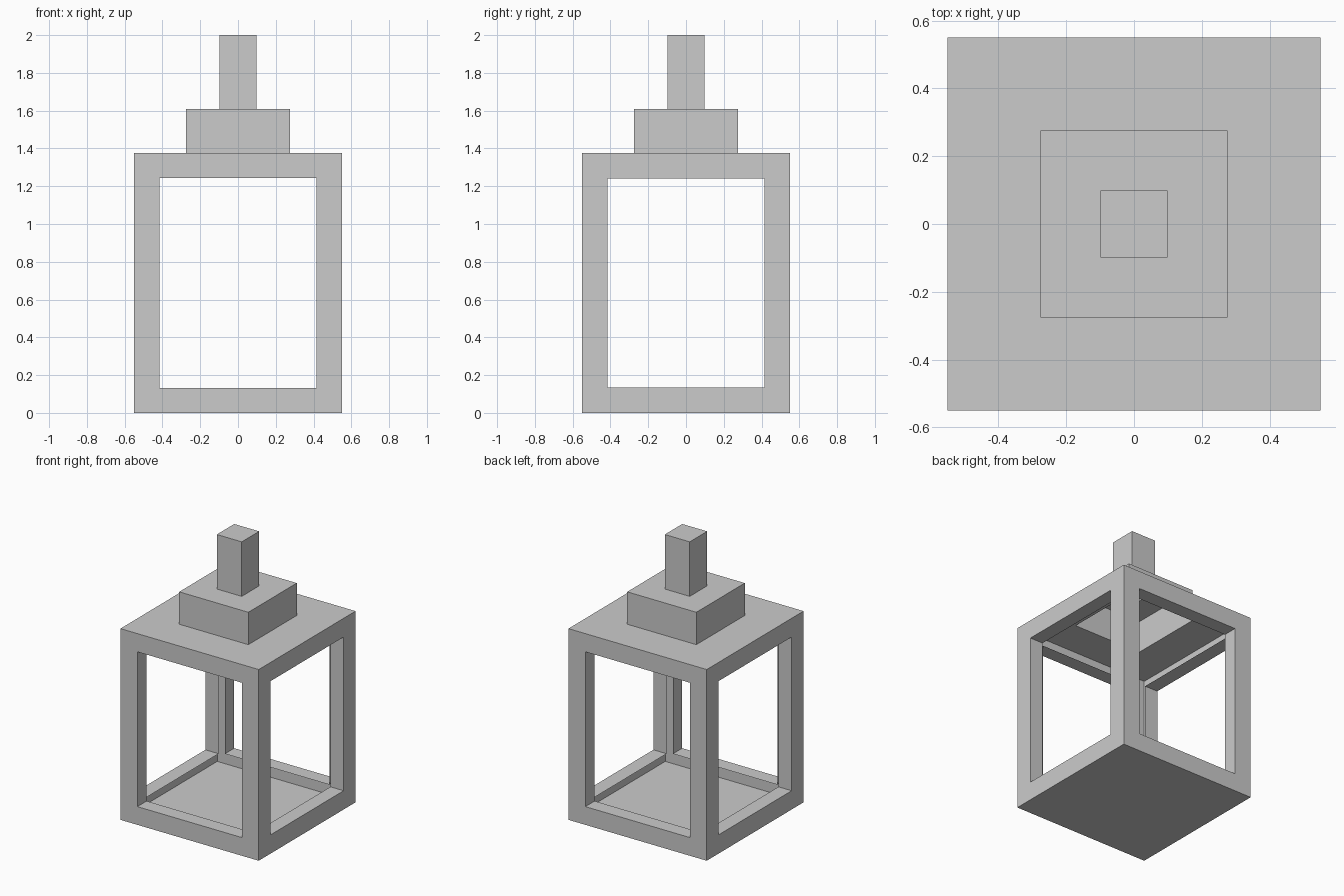
import bpy, bmesh
from mathutils import Vector

if "Cube" in bpy.data.objects:
    bpy.data.objects.remove(bpy.data.objects["Cube"])

HALF, BODY_TOP = 0.55, 1.375
REVEAL = 0.105            # how far the window frames reach inwards

bm = bmesh.new()


def face_towards(direction):
    """Outermost face in a direction."""
    d = Vector(direction)
    bm.normal_update()
    return max((f for f in bm.faces if f.normal.dot(d) > 0.99),
               key=lambda f: (round(f.calc_center_median().dot(d), 4), -f.calc_area()))


def inset(face, amount):
    bmesh.ops.inset_individual(bm, faces=[face], thickness=amount, use_even_offset=True)
    return face


def extrude(face, offset):
    """Pull a face along an offset and return the moved face."""
    new = bmesh.ops.extrude_discrete_faces(bm, faces=[face])["faces"][0]
    bmesh.ops.translate(bm, verts=new.verts[:], vec=offset)
    return new


# lantern body
bmesh.ops.create_cube(bm, size=1)
for v in bm.verts:
    v.co = Vector((v.co.x * 2 * HALF, v.co.y * 2 * HALF, (v.co.z + 0.5) * BODY_TOP))

# four open windows with inward frames
for d in ((1, 0, 0), (-1, 0, 0), (0, 1, 0), (0, -1, 0)):
    pane = inset(face_towards(d), 0.135)
    if d[1]:                                  # front and back are slightly taller
        for v in pane.verts:
            v.co.z += 0.004 if v.co.z > BODY_TOP / 2 else -0.004
    pane = extrude(pane, Vector(d) * -REVEAL)
    bmesh.ops.delete(bm, geom=[pane], context='FACES_ONLY')

# stepped cap and top post
for half, outer, rise in ((0.275, HALF, 0.233), (0.099, 0.275, 0.392)):
    extrude(inset(face_towards((0, 0, 1)), outer - half), Vector((0, 0, rise)))

bmesh.ops.recalc_face_normals(bm, faces=bm.faces[:])
mesh = bpy.data.meshes.new("lantern_frame")
bm.to_mesh(mesh)
bm.free()
lantern = bpy.data.objects.new("lantern_frame", mesh)
bpy.context.collection.objects.link(lantern)
